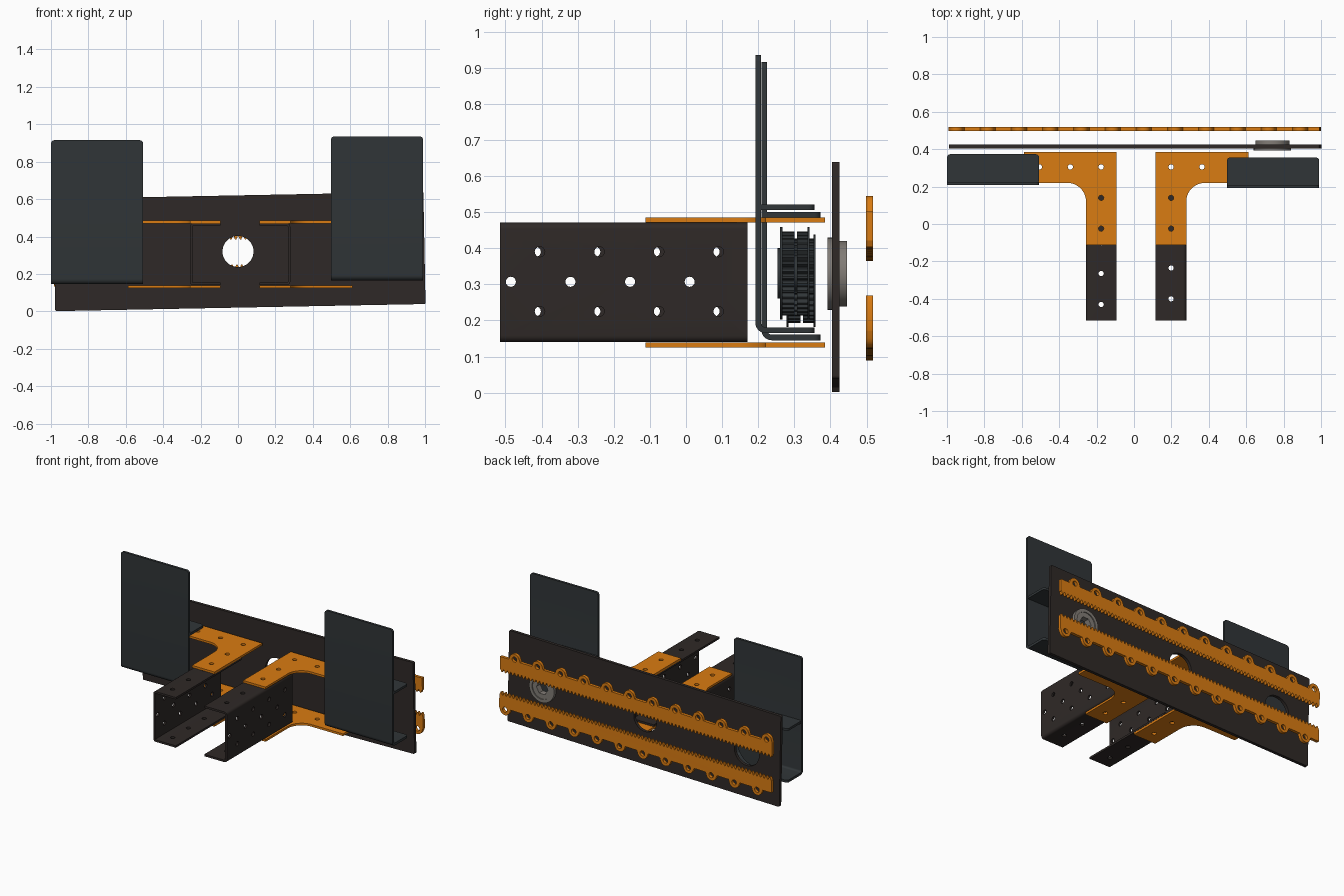
import bpy, bmesh
from math import pi, sin, cos, radians
from mathutils import Matrix, Vector

if "Cube" in bpy.data.objects:
    bpy.data.objects.remove(bpy.data.objects["Cube"])

TILT = Matrix.Rotation(-0.0192, 4, 'Y')
RX = Matrix.Rotation(pi / 2, 4, 'X')


def material(name, rgb):
    m = bpy.data.materials.new(name)
    m.diffuse_color = (*rgb, 1)
    m.use_nodes = True
    m.node_tree.nodes["Principled BSDF"].inputs["Base Color"].default_value = m.diffuse_color
    return m


ORANGE = material("orange_metal", (0.70, 0.20, 0.006))
DARK = material("dark_metal", (0.028, 0.022, 0.020))
SLATE = material("slate_metal", (0.030, 0.036, 0.039))
STEEL = material("steel", (0.22, 0.20, 0.18))


def finish(name, mesh, mat):
    ob = bpy.data.objects.new(name, mesh)
    bpy.context.collection.objects.link(ob)
    mesh.materials.clear()
    mesh.materials.append(mat)
    bpy.ops.object.select_all(action='DESELECT')
    ob.select_set(True)
    bpy.context.view_layer.objects.active = ob
    bpy.ops.object.shade_smooth_by_angle(angle=radians(30))
    return ob


def circle(x, y, r, n=24):
    return [(x + r * cos(2 * pi * i / n), y + r * sin(2 * pi * i / n)) for i in range(n)]


def arc(x, y, r, a0, a1, n=6):
    return [(x + r * cos(radians(a0 + (a1 - a0) * i / n)),
             y + r * sin(radians(a0 + (a1 - a0) * i / n))) for i in range(n + 1)]


def rect(x0, x1, y0, y1, r):
    return (arc(x1 - r, y1 - r, r, 0, 90) + arc(x0 + r, y1 - r, r, 90, 180)
            + arc(x0 + r, y0 + r, r, 180, 270) + arc(x1 - r, y0 + r, r, 270, 360))


def sheet(name, loops, thick, matrix, mat):
    """Flat part from an outline plus hole loops, centred on its thickness."""
    cu = bpy.data.curves.new(name, 'CURVE')
    cu.dimensions, cu.fill_mode, cu.extrude = '2D', 'BOTH', thick / 2
    for pts in loops:
        s = cu.splines.new('POLY')
        s.points.add(len(pts) - 1)
        for p, (x, y) in zip(s.points, pts):
            p.co = (x, y, 0, 1)
        s.use_cyclic_u = True
    tmp = bpy.data.objects.new("tmp", cu)
    bpy.context.collection.objects.link(tmp)
    mesh = bpy.data.meshes.new_from_object(tmp.evaluated_get(bpy.context.evaluated_depsgraph_get()))
    bpy.data.objects.remove(tmp)
    bm = bmesh.new()
    bm.from_mesh(mesh)
    bmesh.ops.remove_doubles(bm, verts=bm.verts, dist=1e-5)
    bmesh.ops.transform(bm, matrix=matrix, verts=bm.verts)
    bmesh.ops.recalc_face_normals(bm, faces=bm.faces)
    bm.to_mesh(mesh)
    bm.free()
    return finish(name, mesh, mat)


def upright(x, y, z):
    return Matrix.Translation((x, y, z)) @ RX


def tilted(y, z=0.32):
    return Matrix.Translation((0, y, z)) @ TILT @ RX


def prism(pts, step):
    bm = bmesh.new()
    f = bm.faces.new([bm.verts.new(p) for p in pts])
    g = bmesh.ops.extrude_face_region(bm, geom=[f])
    bmesh.ops.translate(bm, vec=step, verts=[v for v in g['geom'] if isinstance(v, bmesh.types.BMVert)])
    bmesh.ops.recalc_face_normals(bm, faces=bm.faces)
    return bm


# Long back plate, slightly tilted, with three shaft holes
sheet("back_plate", [rect(-0.983, 0.997, -0.3, 0.3, 0.008), circle(0, 0, 0.083, 40),
                     circle(-0.74, -0.005, 0.09, 40), circle(0.74, -0.005, 0.089, 40)],
      0.02, tilted(0.415), DARK)

# Bearing in the plate: flange, outer race, inner race with hexagonal bore
hexagon = circle(0.74, -0.005, 0.042, 6)
for name, r, inner, y0, y1 in (("bearing_flange", 0.1, circle(0.74, -0.005, 0.06), 0.392, 0.404),
                               ("bearing_outer_race", 0.091, circle(0.74, -0.005, 0.07), 0.403, 0.446),
                               ("bearing_inner_race", 0.071, hexagon, 0.4, 0.44)):
    sheet(name, [circle(0.74, -0.005, r, 40), inner], y1 - y0, tilted((y0 + y1) / 2), STEEL)

# Gear racks: teeth on the inner edge, drilled lobes on the outer edge
lobes = [-0.95 + 0.167 * i for i in range(12)]
outline = []
n_teeth = 76
pitch = 1.984 / n_teeth
for i in range(n_teeth):
    x = -0.992 + i * pitch
    outline += [(x, 0.085), (x + pitch * 0.3, 0.067), (x + pitch * 0.55, 0.067), (x + pitch * 0.85, 0.085)]
outline += [(0.992, 0.085), (0.992, 0.166)]
for x in reversed(lobes):
    outline += [(x + 0.042, 0.166)] + arc(x, 0.175, 0.036, 15, 165, 10) + [(x - 0.0415, 0.166)]
outline.append((-0.992, 0.164))
for name, s in (("upper_rack", 1), ("lower_rack", -1)):
    loops = [outline] + [circle(x, 0.175, 0.017, 16) for x in lobes]
    loops = [[(0.004 + s * x, s * y) for x, y in lp] for lp in loops]
    sheet(name, loops, 0.02, tilted(0.508, 0.317), ORANGE)

# Corner gussets above and below each channel
MID = 0.0115
for side, s in (("left", -1), ("right", 1)):
    shape = ([(0.104, -0.112), (0.268, -0.112)] + arc(0.368, 0.12, 0.1, 180, 90, 10)
             + [(0.6, 0.22), (0.6, 0.385), (0.104, 0.385)])
    holes = [circle(x, y, 0.014, 16) for x, y in
             ((0.187, 0.305), (0.352, 0.305), (0.517, 0.305), (0.187, 0.14), (0.187, -0.025))]
    loops = [[(MID + s * x, y) for x, y in lp] for lp in [shape] + holes]
    for level, z in (("upper", 0.478), ("lower", 0.132)):
        sheet(f"{level}_gusset_{side}", loops, 0.014, Matrix.Translation((0, 0, z)), ORANGE)

# C channels with bent corners, opening toward the middle, drilled with boolean cutters
for side, s in (("left", -1), ("right", 1)):
    x0, x1, z0, z1, t, r = 0.104, 0.268, 0.14, 0.471, 0.013, 0.018
    prof = ([(x0, z0)] + arc(x1 - r, z0 + r, r, -90, 0) + arc(x1 - r, z1 - r, r, 0, 90)
            + [(x0, z1), (x0, z1 - t)] + arc(x1 - r, z1 - r, r - t, 90, 0, 3)
            + arc(x1 - r, z0 + r, r - t, 0, -90, 3) + [(x0, z0 + t)])
    bm = prism([(MID + s * x, -0.515, z) for x, z in prof], Vector((0, 0.685, 0)))
    mesh = bpy.data.meshes.new("channel")
    bm.to_mesh(mesh)
    bm.free()
    ob = finish(f"channel_{side}", mesh, DARK)
    dy = -0.011 if s < 0 else 0
    fy = -0.43 if s < 0 else -0.4
    bm = bmesh.new()
    spots = [(-0.405 + dy + 0.165 * k, z) for k in range(4) for z in (0.225, 0.39)]
    spots += [(-0.485 + 0.165 * k, 0.307) for k in range(4)]
    mats = [Matrix.Translation((MID + s * 0.262, y, z)) @ Matrix.Rotation(pi / 2, 4, 'Y') for y, z in spots]
    mats += [Matrix.Translation((MID + s * 0.187, fy + 0.165 * k, z)) for k in range(4) for z in (z0, z1)]
    for m in mats:
        bmesh.ops.create_cone(bm, cap_ends=True, segments=16, radius1=0.014, radius2=0.014, depth=0.06, matrix=m)
    cm = bpy.data.meshes.new("hole_cutter")
    bm.to_mesh(cm)
    bm.free()
    cutter = bpy.data.objects.new("hole_cutter", cm)
    cutter.hide_render = True
    bpy.context.collection.objects.link(cutter)
    mod = ob.modifiers.new("holes", 'BOOLEAN')
    mod.object, mod.operation, mod.solver = cutter, 'DIFFERENCE', 'EXACT'
    bpy.context.view_layer.objects.active = ob
    bpy.ops.object.modifier_apply(modifier=mod.name)
    bpy.data.objects.remove(cutter)

# Tall shield panels with a bent bottom flange and a middle shelf, plus a double pulley each
for side, xa, xb, y, z in (("left", -1.0, -0.507, 0.209, 0.145), ("right", 0.497, 0.99, 0.192, 0.165)):
    t, r, top, back = 0.016, 0.028, z + 0.77, y + 0.164
    prof = ([(y, top)] + arc(y + r, z + r, r, 180, 270) + [(back, z), (back, z + t)]
            + arc(y + r, z + r, r - t, 270, 180) + [(y + t, top)])
    bm = prism([(xa, p, q) for p, q in prof], Vector((xb - xa, 0, 0)))
    corners = []
    for e in bm.edges:
        a, b = e.verts[0].co, e.verts[1].co
        if abs(a.x - b.x) < 1e-5 and (min(a.z, b.z) > top - 1e-4 or min(a.y, b.y) > back - 1e-4):
            corners.append(e)
    bmesh.ops.bevel(bm, geom=corners, offset=0.018, segments=5, profile=0.5, affect='EDGES')
    mesh = bpy.data.meshes.new("panel")
    bm.to_mesh(mesh)
    bm.free()
    finish(f"shield_panel_{side}", mesh, SLATE)
    sheet(f"panel_shelf_{side}", [rect(xa, xb, y + 0.008, back, 0.018)], 0.015,
          Matrix.Translation((0, 0, z + 0.348)), SLATE)

    cx, cz = (xa + xb) / 2, z + 0.165
    gear = []
    for i in range(36):
        for f, rad in ((0, 0.106), (0.3, 0.117), (0.6, 0.117), (0.9, 0.106)):
            a = 2 * pi * (i + f) / 36
            gear.append((rad * cos(a), rad * sin(a)))
    bore = circle(0, 0, 0.03, 6)
    for name, shape, y0, y1 in (("hub_cap", circle(0, 0, 0.07, 32), 0.061, 0.07),
                                ("front_rim", circle(0, 0, 0.128, 40), 0.069, 0.075),
                                ("front_teeth", gear, 0.074, 0.108),
                                ("spacer", circle(0, 0, 0.05, 32), 0.107, 0.116),
                                ("rear_teeth", gear, 0.115, 0.145),
                                ("rear_rim", circle(0, 0, 0.128, 40), 0.144, 0.15)):
        sheet(f"pulley_{name}_{side}", [shape, bore], y1 - y0, upright(cx, y + (y0 + y1) / 2, cz), SLATE)
